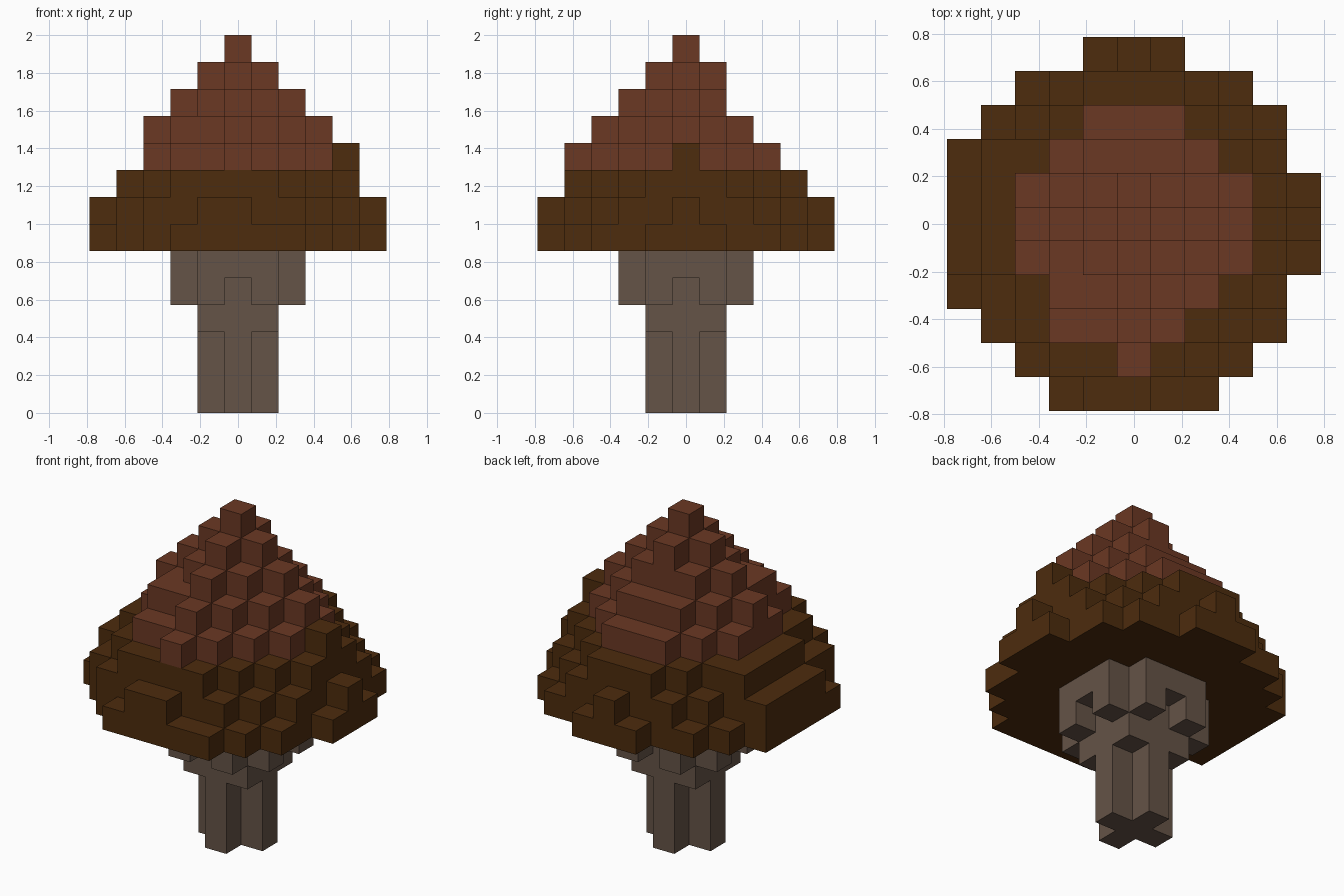
import bpy
import bmesh
from mathutils import Vector

cube = bpy.data.objects.get("Cube")
if cube:
    bpy.data.objects.remove(cube, do_unlink=True)

U = 2 / 14  # edge of one block


def material(name, rgb):
    mat = bpy.data.materials.new(name)
    mat.use_nodes = True
    color = (*rgb, 1)
    mat.diffuse_color = color
    mat.node_tree.nodes["Principled BSDF"].inputs["Base Color"].default_value = color
    return mat


def diamond(radius, limit=5, add=(), remove=()):
    """Block cells of one stepped layer, with small irregularities."""
    span = range(-limit, limit + 1)
    cells = {(x, y) for x in span for y in span if abs(x) + abs(y) <= radius}
    return (cells | set(add)) - set(remove)


def build(name, layers, mat):
    """Build the outer skin of a stack of {level: cells}."""
    blocks = {(x, y, z) for z, cells in layers.items() for x, y in cells}
    bm = bmesh.new()
    for block in blocks:
        for axis in range(3):
            for sign in (-1, 1):
                n = Vector((0, 0, 0))
                n[axis] = sign
                if tuple(int(c + d) for c, d in zip(block, n)) in blocks:
                    continue
                a = Vector((0, 0, 0))
                a[(axis + 1) % 3] = 1
                b = n.cross(a)
                mid = Vector(block) + Vector((0, 0, 0.5)) + n / 2
                corners = [mid + (a * i + b * j) / 2
                           for i, j in ((-1, -1), (1, -1), (1, 1), (-1, 1))]
                bm.faces.new([bm.verts.new(c * U) for c in corners])
    bmesh.ops.remove_doubles(bm, verts=bm.verts, dist=U / 100)
    mesh = bpy.data.meshes.new(name)
    bm.to_mesh(mesh)
    bm.free()
    mesh.materials.append(mat)
    obj = bpy.data.objects.new(name, mesh)
    bpy.context.collection.objects.link(obj)
    return obj


stem_grey = material("stem grey brown", (0.130, 0.087, 0.063))
dark_brown = material("dark brown", (0.074, 0.025, 0.004))
red_brown = material("red brown", (0.147, 0.040, 0.017))

# Stem: cross-shaped post flaring out under the cap
square = diamond(2, 1)
flare = diamond(3, 2)
stem = {z: diamond(1) for z in range(3)}
stem[3] = square
stem[4] = flare - {(2, 0), (-2, 0), (0, 2), (0, -2)}
stem[5] = flare
build("stem", stem, stem_grey)

# Lower cap: broad dark skirt with one raised block on the side
build("lower_cap", {
    6: diamond(7, 5, remove=[(2, 5), (-2, 5), (5, 2), (5, -2)]),
    7: diamond(6, 5, add=[(-3, -4), (-4, -3), (-5, 2)],
               remove=[(1, 5), (-1, 5), (1, -5), (5, 1), (5, -1)]),
    8: diamond(5, 4, add=[(-2, -4), (-3, -3), (-4, 2)]),
    9: {(4, 0)},
}, dark_brown)

# Upper cap: stepped peak
build("upper_cap", {
    9: diamond(4, add=[(-2, -3)], remove=[(0, 4), (-4, 0), (4, 0)]),
    10: diamond(3, add=[(-2, -2)], remove=[(0, 3)]),
    11: diamond(2, remove=[(0, 2)]),
    12: diamond(1),
    13: diamond(0),
}, red_brown)
